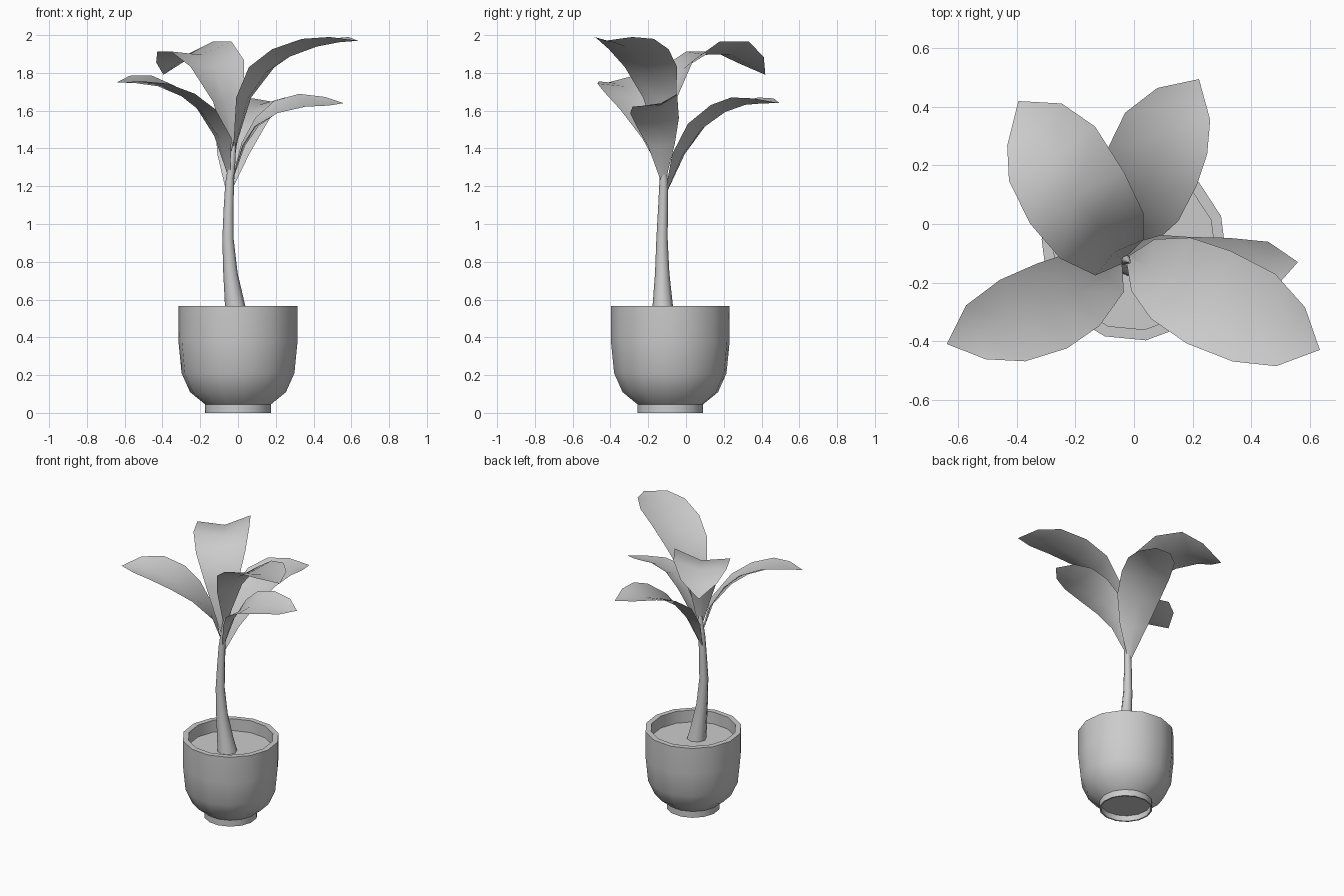
import bpy, bmesh, math
from mathutils import Vector

cube = bpy.data.objects.get("Cube")
if cube:
    bpy.data.objects.remove(cube)

GREY = (0.6, 0.6, 0.6, 1)
grey = bpy.data.materials.new("plain_grey")
grey.use_nodes = True
grey.diffuse_color = GREY
grey.node_tree.nodes["Principled BSDF"].inputs["Base Color"].default_value = GREY


def finish(name, bm, angle):
    """Turn a bmesh into a smooth-shaded object."""
    mesh = bpy.data.meshes.new(name)
    bm.to_mesh(mesh)
    bm.free()
    mesh.materials.append(grey)
    mesh.shade_smooth()
    mesh.set_sharp_from_angle(angle=math.radians(angle))
    obj = bpy.data.objects.new(name, mesh)
    bpy.context.collection.objects.link(obj)


def ring_stack(name, rings, sides, turn=0.0, angle=42):
    """Join horizontal rings given as (x, y, z, radius), capped at both ends."""
    bm = bmesh.new()
    loops = []
    for x, y, z, r in rings:
        angles = [turn + math.tau * k / sides for k in range(sides)]
        loops.append([bm.verts.new((x + r * math.cos(a), y + r * math.sin(a), z)) for a in angles])
    for low, high in zip(loops, loops[1:]):
        for k in range(sides):
            n = (k + 1) % sides
            bm.faces.new((low[k], low[n], high[n], high[k]))
    bm.faces.new(loops[0][::-1])
    bm.faces.new(loops[-1])
    bmesh.ops.recalc_face_normals(bm, faces=bm.faces)
    finish(name, bm, angle)


# share of the full half-width at each station along a leaf
WIDTHS = (0.08, 0.55, 0.88, 1.0, 0.95, 0.64, 0)


def leaf(name, midrib, half_width, roll=0.0, cup=0.25):
    """Sweep a shallow V section along the middle line of a leaf."""
    points = [Vector(p) for p in midrib]
    bm = bmesh.new()
    rows = []
    for i, (p, share) in enumerate(zip(points, WIDTHS)):
        tangent = (points[min(i + 1, len(points) - 1)] - points[max(i - 1, 0)]).normalized()
        side = tangent.cross(Vector((0, 0, 1))).normalized()
        normal = side.cross(tangent)
        side = side * math.cos(roll) + normal * math.sin(roll)
        normal = side.cross(tangent)
        w = half_width * share
        if w:
            rows.append([bm.verts.new(q) for q in (p - side * w, p - normal * w * cup, p + side * w)])
        else:
            rows.append([bm.verts.new(p)] * 3)
    for near, far in zip(rows, rows[1:]):
        for k in range(2):
            corners = dict.fromkeys((near[k], near[k + 1], far[k + 1], far[k]))
            bm.faces.new(list(corners))
    finish(name, bm, 70)


# pot: recessed foot, rounded bowl, rim and inner wall
POT_Y = -0.083
pot_profile = [(0.165, 0.04), (0.165, 0), (0.175, 0), (0.175, 0.045), (0.255, 0.11),
               (0.3, 0.21), (0.317, 0.38), (0.317, 0.565), (0.28, 0.565), (0.28, 0.46)]
ring_stack("pot", [(0, POT_Y, z, r) for r, z in pot_profile], 14, math.radians(20.2))

# soil surface inside the pot
ring_stack("soil", [(0, POT_Y, z, 0.281) for z in (0.45, 0.48)], 14, math.radians(20.2))

# curved tapering stem
ring_stack("stem", [(0.0, -0.12, 0.47, 0.066), (-0.015, -0.123, 0.565, 0.054),
                    (-0.04, -0.126, 0.74, 0.038), (-0.053, -0.127, 0.92, 0.03),
                    (-0.05, -0.122, 1.08, 0.026), (-0.044, -0.118, 1.22, 0.023),
                    (-0.03, -0.12, 1.34, 0.017), (-0.015, -0.13, 1.46, 0.004)], 8, angle=60)

# five arching leaves
leaf("back_right_leaf",
     [(-0.03, -0.12, 1.3), (-0.05, -0.115, 1.65), (-0.11, -0.04, 1.85), (-0.195, 0.09, 1.94),
      (-0.28, 0.24, 1.94), (-0.34, 0.34, 1.87), (-0.395, 0.42, 1.79)], 0.185, 0.15)
leaf("back_left_leaf",
     [(-0.05, -0.105, 1.17), (-0.025, -0.04, 1.37), (0.015, 0.06, 1.53), (0.06, 0.19, 1.63),
      (0.11, 0.31, 1.67), (0.17, 0.41, 1.665), (0.222, 0.495, 1.64)], 0.165)
leaf("front_right_leaf",
     [(-0.05, -0.12, 1.27), (-0.08, -0.16, 1.46), (-0.175, -0.225, 1.62), (-0.28, -0.28, 1.71),
      (-0.415, -0.33, 1.765), (-0.54, -0.37, 1.77), (-0.64, -0.41, 1.75)], 0.155, 0.15)
leaf("front_left_leaf",
     [(-0.02, -0.12, 1.4), (0.03, -0.14, 1.67), (0.125, -0.185, 1.83), (0.255, -0.25, 1.925),
      (0.41, -0.32, 1.98), (0.535, -0.385, 1.99), (0.635, -0.43, 1.97)], 0.175)
leaf("left_leaf",
     [(-0.035, -0.12, 1.22), (0.02, -0.13, 1.42), (0.09, -0.15, 1.54), (0.2, -0.17, 1.62),
      (0.34, -0.165, 1.655), (0.47, -0.14, 1.65), (0.56, -0.13, 1.64)], 0.13, -0.28)
